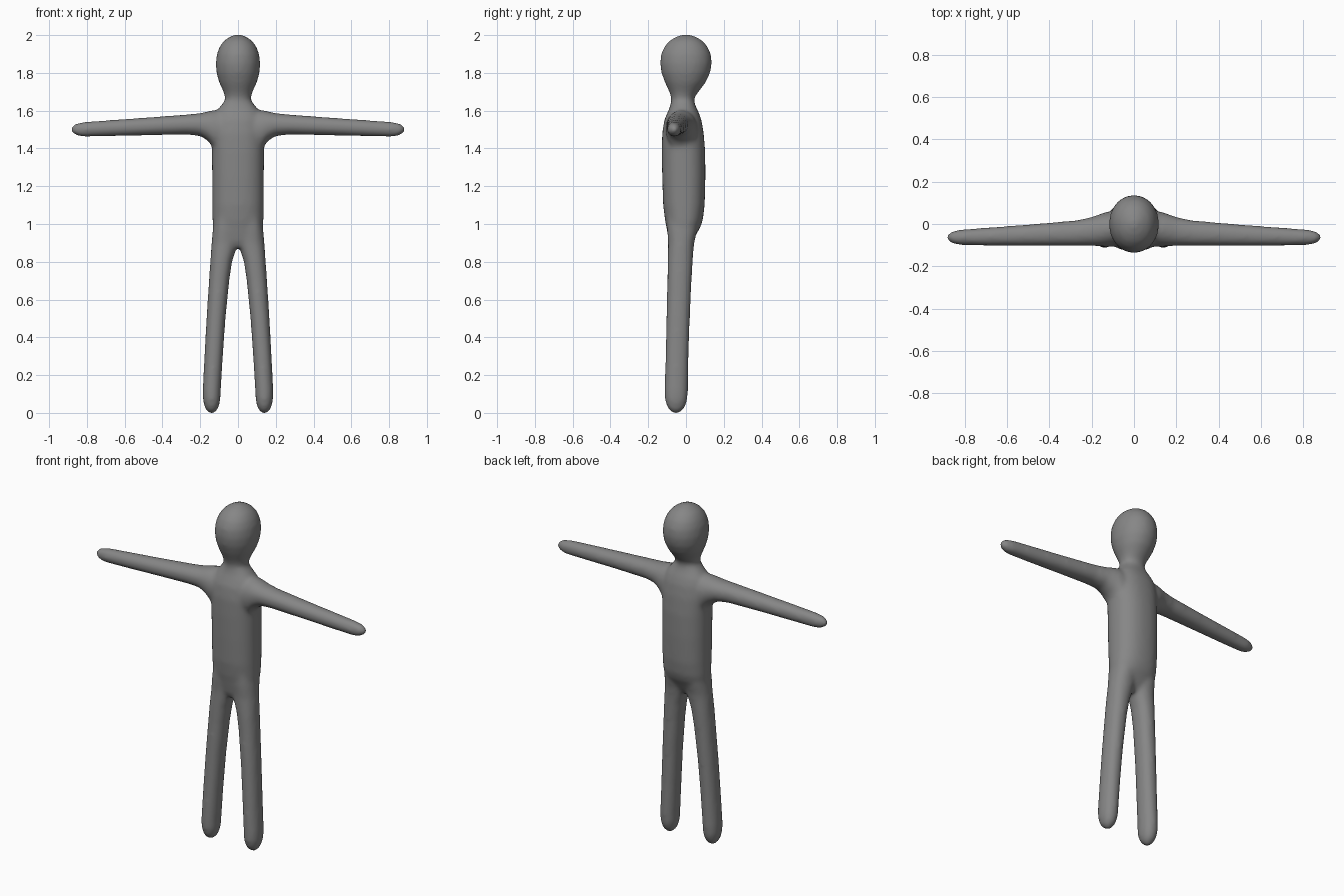
import bpy, bmesh
from math import sin, cos, tau, copysign

N = 40


def loft(bm, rows, place, power):
    """Closed tube through rows of (position, a_min, a_max, b_min, b_max)."""
    rings = []
    for t, a0, a1, b0, b1 in rows:
        ring = []
        for i in range(N):
            c, s = cos(tau * i / N), sin(tau * i / N)
            a = (a0 + a1) / 2 + (a1 - a0) / 2 * copysign(abs(c) ** (2 / power), c)
            b = (b0 + b1) / 2 + (b1 - b0) / 2 * copysign(abs(s) ** (2 / power), s)
            ring.append(bm.verts.new(place(t, a, b)))
        rings.append(ring)
    for r, q in zip(rings, rings[1:]):
        for i in range(N):
            j = (i + 1) % N
            bm.faces.new((r[i], r[j], q[j], q[i]))
    bm.faces.new(rings[0])
    bm.faces.new(rings[-1])


# Half width, front and back of torso and head at each height
torso = [(.875, .05, -.075, .01), (.91, .105, -.09, .035), (.95, .128, -.098, .057),
         (.98, .133, -.103, .075), (1.02, .135, -.111, .089), (1.1, .136, -.121, .099),
         (1.25, .137, -.126, .103), (1.38, .138, -.128, .102), (1.48, .142, -.126, .094),
         (1.55, .135, -.115, .082), (1.59, .12, -.098, .068), (1.62, .096, -.085, .053),
         (1.65, .072, -.078, .043)]
head = [(1.60, .07, -.07, .045), (1.65, .07, -.077, .043), (1.675, .07, -.08, .048),
        (1.70, .077, -.089, .067), (1.75, .1, -.112, .105), (1.80, .114, -.13, .128),
        (1.85, .118, -.137, .137), (1.90, .112, -.132, .132), (1.94, .097, -.114, .114),
        (1.97, .075, -.088, .088), (1.99, .046, -.056, .056), (2.003, .014, -.018, .018)]
# Inner, outer, front, back of a leg at each height
leg = [(1.05, .015, .12, -.1, .06), (.97, .0, .134, -.1, .06), (.90, .0, .14, -.095, .044),
       (.86, .012, .143, -.096, .04), (.8, .031, .147, -.098, .036), (.7, .046, .154, -.099, .03),
       (.5, .066, .167, -.104, .021), (.3, .08, .178, -.109, .014), (.12, .091, .187, -.113, .011),
       (.07, .093, .186, -.112, .008), (.03, .102, .177, -.1, -.005),
       (.008, .115, .164, -.082, -.023), (-.002, .128, .152, -.066, -.04)]
# Bottom, top, front, back of an arm at each distance from the centre
arm = [(.06, 1.4, 1.59, -.105, .06), (.13, 1.4, 1.603, -.108, .058), (.155, 1.437, 1.597, -.106, .049),
       (.2, 1.466, 1.587, -.103, .033), (.27, 1.473, 1.58, -.103, .018), (.5, 1.469, 1.563, -.103, -.002),
       (.7, 1.464, 1.549, -.102, -.017), (.82, 1.461, 1.54, -.1, -.026),
       (.86, 1.47, 1.531, -.092, -.034), (.88, 1.485, 1.517, -.078, -.048),
       (.888, 1.497, 1.505, -.067, -.06)]

bm = bmesh.new()
for rows, power in ((torso, 2.3), (head, 2.05)):
    loft(bm, [(z, -w, w, f, b) for z, w, f, b in rows],
         lambda t, a, b: (a, b, t), power)
for s in (1, -1):
    loft(bm, leg, lambda t, a, b: (s * a, b, t), 2.15)
    loft(bm, arm, lambda t, a, b: (s * t, b, a), 2.1)
bmesh.ops.recalc_face_normals(bm, faces=bm.faces)
mesh = bpy.data.meshes.new("body")
bm.to_mesh(mesh)
bm.free()
body = bpy.data.objects.new("body", mesh)
bpy.context.collection.objects.link(body)

# Dark grey skin
skin = bpy.data.materials.new("dark_grey")
skin.diffuse_color = (0.24, 0.24, 0.24, 1)
mesh.materials.append(skin)

# Fuse the parts into one skin and soften the joins
fuse = body.modifiers.new("fuse", 'REMESH')
fuse.mode = 'VOXEL'
fuse.voxel_size = 0.01
fuse.use_smooth_shade = True
soft = body.modifiers.new("soften", 'SMOOTH')
soft.factor = 0.5
soft.iterations = 16
